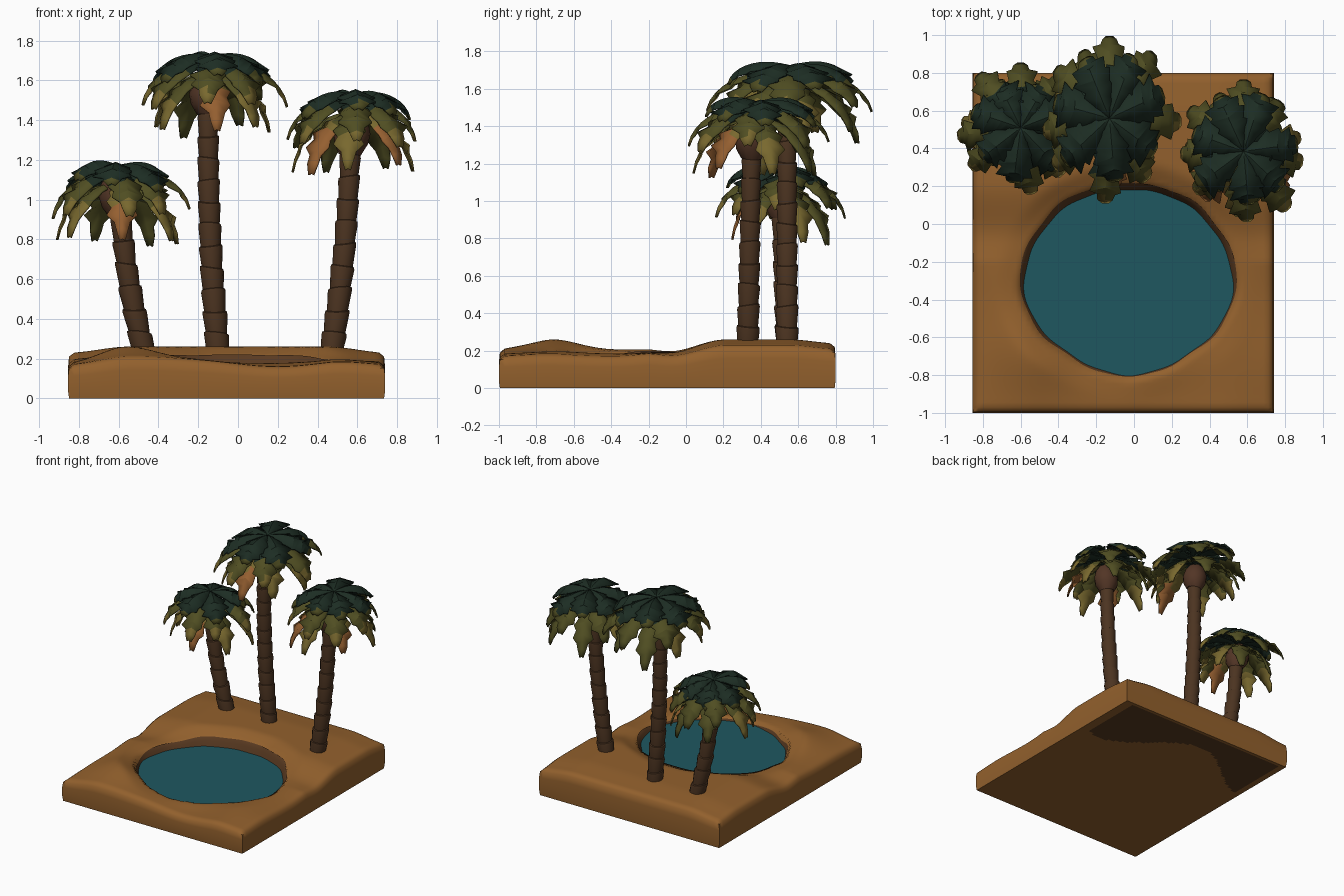
import bpy, bmesh, math, random
from mathutils import Vector

cube = bpy.data.objects.get("Cube")
if cube:
    bpy.data.objects.remove(cube, do_unlink=True)


def material(name, r, g, b):
    m = bpy.data.materials.new(name)
    m.use_nodes = True
    m.diffuse_color = (r, g, b, 1)
    m.node_tree.nodes["Principled BSDF"].inputs["Base Color"].default_value = (r, g, b, 1)
    return m


sand = material("sand", 0.29, 0.118, 0.026)
bank = material("wet_bank_brown", 0.10, 0.042, 0.015)
water = material("pond_water", 0.013, 0.095, 0.118)
bark = material("bark_brown", 0.072, 0.034, 0.015)
husk = material("husk_brown", 0.085, 0.036, 0.019)
dark_green = material("dark_green", 0.012, 0.026, 0.017)
olive = material("olive_green", 0.08, 0.076, 0.016)
yellow = material("dry_yellow", 0.19, 0.14, 0.028)
rust = material("dry_rust", 0.30, 0.115, 0.03)


def finish(bm, name, mats, angle=35):
    """Turn a bmesh into a named object with smooth faces and sharp edges."""
    for f in bm.faces:
        f.smooth = True
    me = bpy.data.meshes.new(name)
    bm.to_mesh(me)
    bm.free()
    for m in mats:
        me.materials.append(m)
    me.set_sharp_from_angle(angle=math.radians(angle))
    ob = bpy.data.objects.new(name, me)
    bpy.context.scene.collection.objects.link(ob)
    return ob


def smooth(a, b, v):
    t = min(max((v - a) / (b - a), 0), 1)
    return t * t * (3 - 2 * t)


def mix(a, b, t):
    return a + (b - a) * t


def bump(x, y, cx, cy, size):
    return math.exp(-((x - cx) ** 2 + (y - cy) ** 2) / size ** 2)


# Ground slab
X0, X1, Y0, Y1 = -0.85, 0.735, -0.995, 0.795
POND = Vector((-0.03, -0.30))
POND_R = Vector((0.555, 0.495))
WATER_Z = 0.152


def pond_distance(x, y):
    u, v = abs(x - POND.x) / POND_R.x, abs(y - POND.y) / POND_R.y
    a = math.atan2(y - POND.y, x - POND.x)
    return (u ** 1.9 + v ** 1.9) ** (1 / 1.9) + 0.012 * math.sin(5 * a) + 0.006 * math.sin(13 * a)


def ground_height(x, y):
    h = 0.2 + 0.06 * smooth(-0.1, 0.22, y) - 0.02 * smooth(0.55, 0.8, y)
    h += 0.065 * bump(x, y, -0.52, -0.66, 0.24) - 0.04 * bump(x, y, 0.2, -1, 0.3)
    h += 0.02 * bump(x, y, -0.72, -0.3, 0.2) + 0.012 * bump(x, y, 0.7, -0.75, 0.2)
    h -= 0.03 * smooth(0.5, 0.8, abs(x + 0.05)) * smooth(-0.2, 0.2, abs(y + 0.2))
    d = pond_distance(x, y)
    h = mix(h, 0.178, 0.6 * (1 - smooth(1.0, 1.3, d)))
    h = mix(h, 0.10, 1 - smooth(0.93, 1.06, d))
    edge = min(x - X0, X1 - x, y - Y0, Y1 - y)
    return h - 0.02 * max(0, 1 - edge / 0.035) ** 2


def plan_key(v):
    return round(v.co.x, 4), round(v.co.y, 4)


bm = bmesh.new()
grids = []
for _ in range(2):
    made = bmesh.ops.create_grid(bm, x_segments=64, y_segments=72, size=0.5)["verts"]
    for v in made:
        v.co.x = mix(X0, X1, v.co.x + 0.5)
        v.co.y = mix(Y0, Y1, v.co.y + 0.5)
    grids.append(made)
top_verts, bottom_verts = grids
below = {plan_key(v): v for v in bottom_verts}

# Dark damp patch along the back of the underside
for f in {f for v in bottom_verts for f in v.link_faces}:
    c = f.calc_center_median()
    u = (X1 - c.x) / (X1 - X0)
    depth = 0.38 + 0.19 * math.cos(math.tau * (u - 0.12) / 0.9)
    if 0.05 < u < 0.97 and 0.02 < Y1 - c.y < depth:
        f.material_index = 1
rim = {e for v in top_verts for e in v.link_edges if e.is_boundary}
for v in top_verts:
    v.co.z = ground_height(v.co.x, v.co.y)

# Walls between the two sheets, swelling slightly at mid height
walls = []
for e in rim:
    a, b = e.verts
    walls.append(bm.faces.new((a, b, below[plan_key(b)], below[plan_key(a)])))
uprights = {e for f in walls for e in f.edges
            if abs(e.verts[0].co.z - e.verts[1].co.z) > 0.1}
cuts = bmesh.ops.subdivide_edges(bm, edges=list(uprights), cuts=3, use_grid_fill=True)
for v in {g for g in cuts["geom_inner"] if isinstance(g, bmesh.types.BMVert)}:
    v.co.x += 0.005 * ((v.co.x > X1 - 0.001) - (v.co.x < X0 + 0.001))
    v.co.y += 0.005 * ((v.co.y > Y1 - 0.001) - (v.co.y < Y0 + 0.001))
bmesh.ops.recalc_face_normals(bm, faces=bm.faces[:])
finish(bm, "sand_ground", [sand, bank], 50)


def pond_point(a, d, lift):
    """Point on the ground at a bearing and a relative distance from the pond centre."""
    ray = Vector((math.cos(a), math.sin(a)))
    near, far = (pond_distance(*(POND + ray * s)) for s in (1, 2))
    p = POND + ray * (1 + (d - near) / (far - near))
    return p.x, p.y, ground_height(p.x, p.y) + lift


# Dark wet bank, widest along the back, as a thin band over the sand
bm = bmesh.new()
SEGS, BANDS = 120, 6
loops = []
for k in range(SEGS):
    a = k * math.tau / SEGS
    back = smooth(-0.35, 0.35, math.sin(a))
    outer = 1.015 + 0.04 * back + 0.006 * math.sin(9 * a)
    loops.append([bm.verts.new(pond_point(a, mix(0.95, outer, i / BANDS), 0.005))
                  for i in range(BANDS + 1)])
for k, row in enumerate(loops):
    after = loops[(k + 1) % SEGS]
    for i in range(BANDS):
        bm.faces.new((row[i], row[i + 1], after[i + 1], after[i]))
finish(bm, "pond_bank", [bank])

# Pond surface, tucked under the bank
bm = bmesh.new()
bm.faces.new([bm.verts.new((*pond_point(k * math.tau / 64, 1.035, 0)[:2], WATER_Z))
              for k in range(64)])
finish(bm, "pond_surface", [water])


def build_trunk(name, base, top, sides=14):
    """Stacked flaring bark rings ending in a round husk under the crown."""
    base, top = Vector(base), Vector(top)
    height = top.z - base.z
    count = max(5, round(height / 0.115))
    rings = []
    for i in range(count):
        taper = mix(1.04, 0.86, i / count)
        for part, r in ((0, 0.053), (0.85, 0.061), (0.97, 0.059)):
            rings.append(((i + part) / count, r * taper, 0))
    for lift, r in ((0.0, 0.058), (0.05, 0.085), (0.10, 0.092), (0.16, 0.075), (0.22, 0.03)):
        rings.append((1 + lift / height, r, 1))
    bm = bmesh.new()
    loops = []
    for n, (t, r, part) in enumerate(rings):
        c = base.lerp(top, t)
        c.x += 0.015 * math.sin(math.pi * min(t, 1)) * (1 if top.x > base.x else -1)
        tilt = 0 if part else 0.14 * r
        lean = 2.4 * ((n + 2) // 3)
        loops.append([bm.verts.new((c.x + r * math.cos(a), c.y + r * math.sin(a),
                                    c.z + tilt * math.cos(a + lean)))
                      for a in (k * math.tau / sides for k in range(sides))])
    for low, high, ring in zip(loops, loops[1:], rings[1:]):
        for k in range(sides):
            j = (k + 1) % sides
            bm.faces.new((low[k], low[j], high[j], high[k])).material_index = ring[2]
    bm.faces.new(loops[0][::-1])
    bm.faces.new(loops[-1]).material_index = 1
    finish(bm, name, [bark, husk], 30)


# Frond tiers: count, reach, start, rise, drop, half width, first angle, (dark, olive, yellow) limits
TIERS = [
    (7, 0.305, -0.03, 0.12, 0.22, 0.092, 2.02, (0.88, 1.1, 1.1)),
    (8, 0.37, -0.07, 0.10, 0.29, 0.080, 1.57, (0.45, 0.82, 1.1)),
    (7, 0.325, -0.12, 0.02, 0.31, 0.070, 2.02, (0.12, 0.60, 1.1)),
]
DRY_LIMITS = (0.08, 0.30, 0.55)
STEPS = 10


def add_frond(bm, centre, angle, tier, dry, stretch, rng):
    """One drooping leaf with a raised midrib and saw-toothed edges."""
    _, reach, start, rise, drop, half, _, limits = tier
    out = Vector((math.cos(angle), math.sin(angle), 0))
    side = Vector((-out.y, out.x, 0))
    length = 1 if angle == TIERS[1][6] else rng.uniform(0.88, 1.05)
    tip_lift = rng.uniform(-0.035, 0.035)
    top_tone = 3 if dry else 2 if out.y < 0.4 else 1
    rows = []
    for k in range(STEPS + 1):
        t = k / STEPS
        r = reach * length * (1 - (1 - t) ** 1.4)
        spine = out * r + Vector((0, 0, start + (rise + tip_lift) * t - drop * t * t))
        w = half * (0.3 + 0.7 * smooth(0, 0.45, t)) * (1 - 0.72 * smooth(0.65, 1.0, t))
        row = []
        for s in (-1, 0, 1):
            tooth = (1.14 if k % 2 else 0.82) * rng.uniform(0.9, 1.1)
            p = spine + side * (s * w * tooth)
            if s:
                p.z -= 0.4 * w
                p += out * (0.02 if k % 2 and k < STEPS - 1 else 0)
            row.append(bm.verts.new(centre + Vector((p.x * stretch[0], p.y * stretch[1], p.z))))
        rows.append(row)
    for k, (a, b) in enumerate(zip(rows, rows[1:])):
        for s in range(2):
            t = (k + 0.5) / STEPS + rng.uniform(-0.06, 0.06)
            tone = sum(t > limit for limit in (DRY_LIMITS if dry else limits))
            f = bm.faces.new((a[s], b[s], b[s + 1], a[s + 1]))
            f.material_index = min(tone, top_tone)


def build_crown(name, centre, stretch, dry_bearings, seed):
    rng = random.Random(seed)
    bm = bmesh.new()
    for tier in TIERS:
        for i in range(tier[0]):
            angle = tier[6] + i * math.tau / tier[0] + (rng.uniform(-0.17, 0.17) if i else 0)
            dry = tier is TIERS[2] and any(math.cos(angle - d) > 0.88 for d in dry_bearings)
            add_frond(bm, Vector(centre), angle, tier, dry, stretch, rng)
    ob = finish(bm, name, [dark_green, olive, yellow, rust], 30)
    ob.modifiers.new("leaf_thickness", "SOLIDIFY").thickness = 0.01


# Palms: name, trunk base, trunk top, crown apex, crown stretch, bearings of dry fronds
PALMS = [
    ("right_palm", (-0.47, 0.54, 0.22), (-0.59, 0.51, 0.91), (-0.60, 0.51, 1.20), (0.95, 0.93), (-1.15,)),
    ("middle_palm", (-0.10, 0.54, 0.22), (-0.15, 0.54, 1.43), (-0.13, 0.56, 1.755), (1.0, 1.18), (-1.95,)),
    ("left_palm", (0.47, 0.33, 0.22), (0.565, 0.35, 1.23), (0.58, 0.385, 1.56), (0.97, 1.03), (-2.3, -0.6)),
]
for seed, (name, base, top, apex, stretch, dry_bearings) in enumerate(PALMS):
    build_trunk(name + "_trunk", base, top)
    build_crown(name + "_fronds", apex, stretch, dry_bearings, seed + 4)
